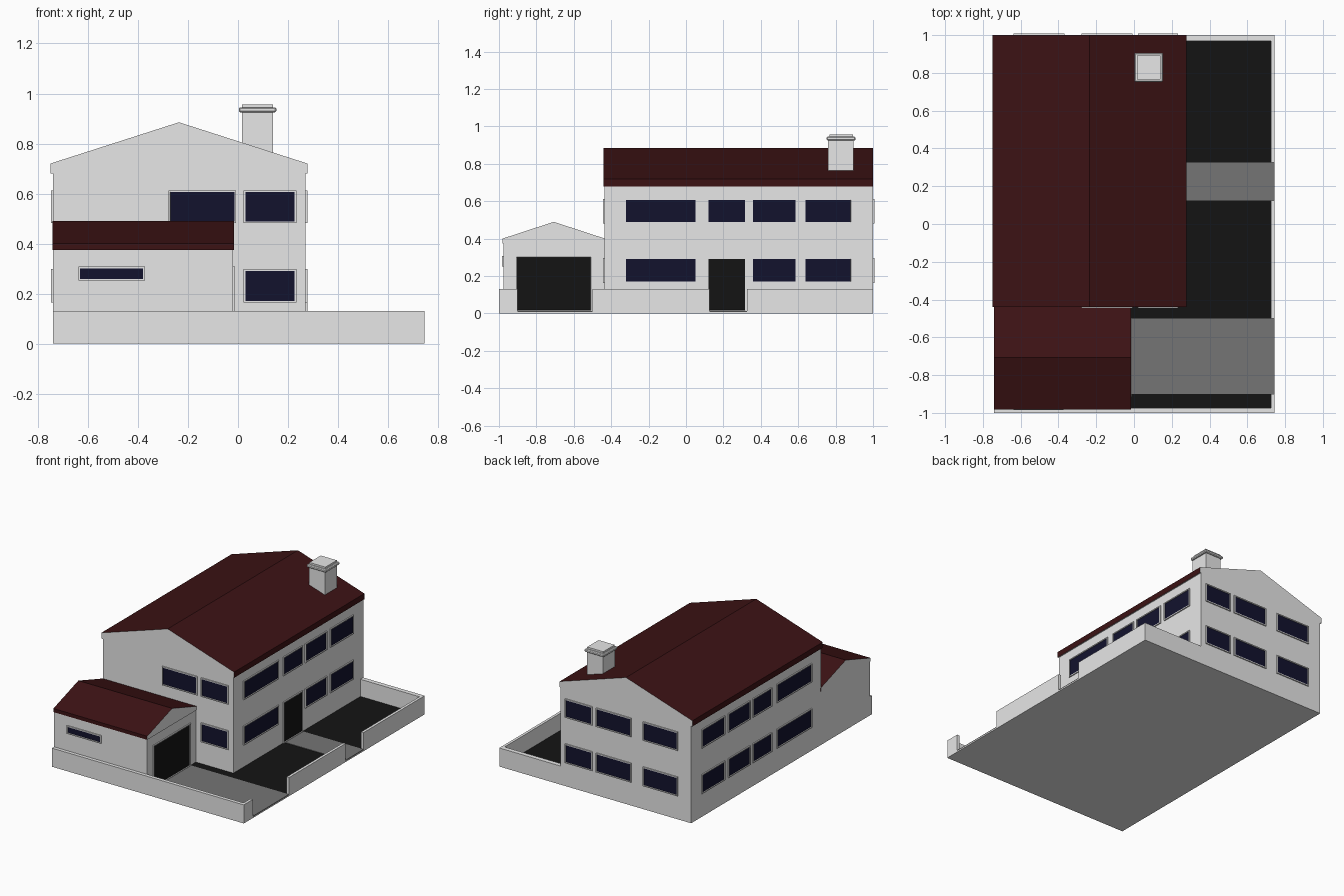
import bpy
import bmesh
from mathutils import Vector

if "Cube" in bpy.data.objects:
    bpy.data.objects.remove(bpy.data.objects["Cube"], do_unlink=True)


def material(name, rgb):
    m = bpy.data.materials.new(name)
    m.use_nodes = True
    m.diffuse_color = (*rgb, 1)
    m.node_tree.nodes["Principled BSDF"].inputs["Base Color"].default_value = (*rgb, 1)
    return m


wall = material("pale_wall", (0.8, 0.8, 0.8))
red = material("dark_red_roof", (0.045, 0.006, 0.007))
glass = material("navy_glass", (0.006, 0.006, 0.027))
black = material("black", (0.007, 0.007, 0.007))
paving = material("grey_paving", (0.178, 0.178, 0.178))


def finish(name, bm, *mats):
    mesh = bpy.data.meshes.new(name)
    bm.to_mesh(mesh)
    bm.free()
    for m in mats:
        mesh.materials.append(m)
    ob = bpy.data.objects.new(name, mesh)
    bpy.context.collection.objects.link(ob)
    return ob


def box_mesh(x, y, z):
    bm = bmesh.new()
    bmesh.ops.create_cube(bm, size=1)
    for v in bm.verts:
        v.co = [r[0] + (c + 0.5) * (r[1] - r[0]) for c, r in zip(v.co, (x, y, z))]
    return bm


def box(name, x, y, z, mat):
    return finish(name, box_mesh(x, y, z), mat)


def gable_roof(name, span, length, eave, fascia, ridge, along_y):
    """Five-sided prism; slopes and eaves are red, gable ends are wall coloured."""
    a, b = span
    profile = [(a, eave), (b, eave), (b, fascia), ((a + b) / 2, ridge), (a, fascia)]
    bm = bmesh.new()
    ends = [[bm.verts.new((p, t, z) if along_y else (t, p, z)) for p, z in profile]
            for t in length]
    for end in ends:
        bm.faces.new(end)
    for i in range(5):
        j = (i + 1) % 5
        bm.faces.new((ends[0][i], ends[0][j], ends[1][j], ends[1][i]))
    bmesh.ops.recalc_face_normals(bm, faces=bm.faces)
    bm.normal_update()
    for f in bm.faces:
        along = f.normal.y if along_y else f.normal.x
        f.material_index = 0 if abs(along) > 0.9 or f.normal.z < -0.9 else 1
    finish(name, bm, wall, red)


def framed_panel(name, side, at, u, z, fill):
    """Shallow frame on a wall with a sunken coloured panel."""
    frame, depth = 0.01, 0.008
    normal = Vector({"front": (0, -1, 0), "back": (0, 1, 0),
                     "left": (1, 0, 0), "right": (-1, 0, 0)}[side])
    out = at + (normal.x + normal.y) * depth
    across = (min(at, out), max(at, out))
    u = (u[0] - frame * 0.8, u[1] + frame * 0.8)
    z = (max(0.01, z[0] - frame * 0.8), z[1] + frame * 0.8)
    bm = box_mesh(across, u, z) if normal.x else box_mesh(u, across, z)
    bmesh.ops.recalc_face_normals(bm, faces=bm.faces)
    bm.normal_update()
    face = max(bm.faces, key=lambda f: f.normal.dot(normal))
    bmesh.ops.inset_individual(bm, faces=[face], thickness=frame)
    bmesh.ops.inset_individual(bm, faces=[face], thickness=0.0005, depth=-0.005)
    face.material_index = 1
    finish(name, bm, wall, fill)


# Plot, lawn and paving
box("ground_slab", (-0.74, 0.745), (-1, 1), (0, 0.007), wall)
box("yard", (-0.03, 0.735), (-0.985, 0.985), (0.007, 0.01), black)
box("driveway", (-0.02, 0.745), (-0.9, -0.5), (0.007, 0.013), paving)
box("path", (0.265, 0.745), (0.125, 0.325), (0.007, 0.013), paving)

# Boundary walls, with openings for the driveway and path
box("front_boundary_wall", (-0.74, 0.745), (-1, -0.975), (0, 0.13), wall)
box("back_boundary_wall", (0.26, 0.745), (0.968, 1), (0, 0.13), wall)
for i, y in enumerate([(-0.98, -0.9), (-0.5, 0.125), (0.325, 0.97)]):
    box(f"side_boundary_wall_{i + 1}", (0.726, 0.745), y, (0, 0.13), wall)

# House and garage
box("house_walls", (-0.74, 0.27), (-0.437, 1), (0, 0.685), wall)
gable_roof("house_roof", (-0.75, 0.278), (-0.44, 1), 0.68, 0.72, 0.885, True)
box("garage_walls", (-0.74, -0.02), (-0.976, -0.43), (0, 0.385), wall)
gable_roof("garage_roof", (-0.982, -0.432), (-0.741, -0.015), 0.375, 0.4, 0.49, False)

# Chimney with a bevelled cap
box("chimney_stack", (0.016, 0.14), (0.76, 0.895), (0.7, 0.93), wall)
cap = box("chimney_cap", (0.003, 0.153), (0.752, 0.906), (0.925, 0.945), wall)
bevel = cap.modifiers.new("soft_edge", "BEVEL")
bevel.width = 0.005
bevel.segments = 1
box("chimney_top", (0.016, 0.14), (0.766, 0.892), (0.944, 0.957), wall)

# Windows on both floors
upper, lower = (0.49, 0.605), (0.172, 0.29)
side_bays = [(-0.32, 0.05), (0.12, 0.315), (0.36, 0.585), (0.64, 0.88)]
end_bays = [(0.03, 0.225), (-0.27, -0.015), (-0.63, -0.377)]
for floor, z in (("upper", upper), ("lower", lower)):
    for i, u in enumerate(side_bays):
        framed_panel(f"right_{floor}_window_{i + 1}", "right", -0.74, u, z, glass)
        if floor == "upper" or i != 1:
            framed_panel(f"left_{floor}_window_{i + 1}", "left", 0.27, u, z, glass)
    for i, u in enumerate(end_bays):
        framed_panel(f"back_{floor}_window_{i + 1}", "back", 1, u, z, glass)
    framed_panel(f"front_{floor}_window", "front", -0.437, end_bays[0], z, glass)
framed_panel("front_upper_window_2", "front", -0.437, end_bays[1], upper, glass)
framed_panel("garage_window", "front", -0.976, (-0.63, -0.38), (0.26, 0.3), glass)

# Doors
framed_panel("house_door", "left", 0.27, (0.12, 0.315), (0.01, 0.29), black)
framed_panel("garage_door", "left", -0.02, (-0.905, -0.51), (0.01, 0.3), black)
